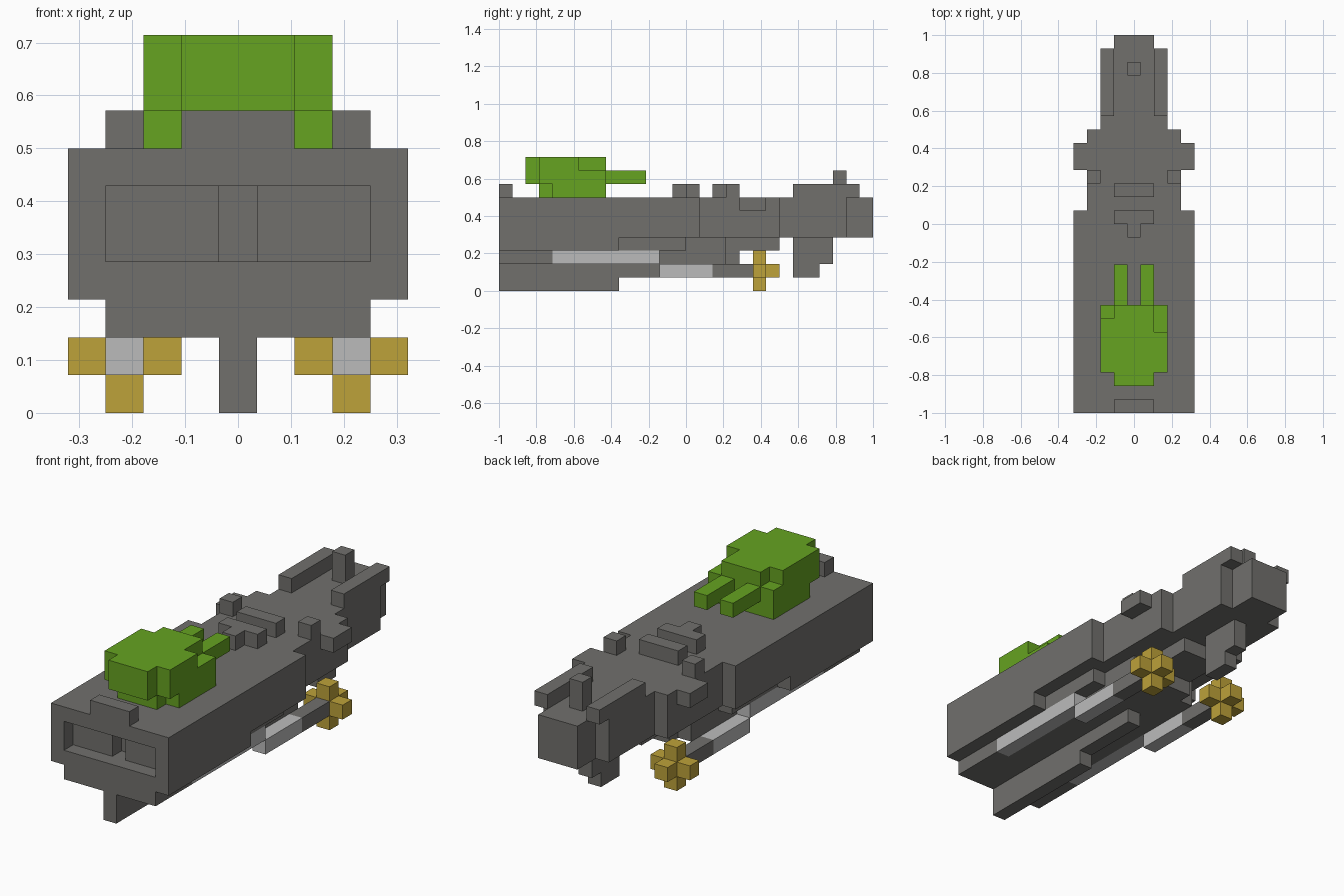
import bpy
import bmesh
from mathutils import Matrix, Vector

CELL = 1 / 14  # edge length of one block

old_cube = bpy.data.objects.get("Cube")
if old_cube:
    bpy.data.objects.remove(old_cube, do_unlink=True)


def make_material(name, red, green, blue):
    material = bpy.data.materials.new(name)
    material.use_nodes = True
    color = (red, green, blue, 1)
    material.diffuse_color = color
    material.node_tree.nodes["Principled BSDF"].inputs["Base Color"].default_value = color
    return material


grey = make_material("hull grey", .165, .162, .152)
silver = make_material("light silver", .5, .5, .5)
gold = make_material("engine gold", .51, .36, .042)
green = make_material("turret green", .133, .366, .015)


def part(name, material, *boxes, mirror=False):
    """Join block-aligned boxes, each given as an x, y and z range in cells."""
    bm = bmesh.new()
    for ranges in boxes:
        low = Vector([r[0] for r in ranges])
        high = Vector([r[1] for r in ranges])
        size = (high - low) * CELL
        place = Matrix.Translation((low + high) / 2 * CELL) @ Matrix.Diagonal((*size, 1))
        bmesh.ops.create_cube(bm, size=1, matrix=place)
    mesh = bpy.data.meshes.new(name)
    bm.to_mesh(mesh)
    bm.free()
    mesh.materials.append(material)
    obj = bpy.data.objects.new(name, mesh)
    bpy.context.collection.objects.link(obj)
    if mirror:
        obj.modifiers.new("Mirror", "MIRROR").use_mirror_merge = False
    return obj


def half(width):
    """Range centred on zero that reaches the given half width."""
    return (-width, width)


# Shared x ranges
SPINE, BAR, TAIL, BODY, HULL = half(.5), half(1.5), half(2.5), half(3.5), half(4.5)
INNER, SIDE, OUTER = (1.5, 2.5), (2.5, 3.5), (3.5, 4.5)

# Main hull with the frame around the open bow bay
part("main_hull", grey,
     (HULL, (-12, -5), (3, 7)),
     (HULL, (-5, 1), (4, 7)))
part("bow_frame", grey,
     (HULL, (-14, -12), (3, 4)),
     (HULL, (-14, -12), (6, 7)))
part("bow_frame_side", grey, (OUTER, (-14, -12), (4, 6)), mirror=True)
part("bow_bay_panel", grey, ((.5, 3.5), (-13, -12), (4, 6)), mirror=True)

# Rear hull narrowing in steps
part("rear_hull", grey,
     (BODY, (1, 7), (4, 7)),
     (TAIL, (7, 12), (4, 7)),
     (BAR, (12, 14), (4, 7)))
part("side_winglet", grey, (OUTER, (4, 6), (6, 7)), mirror=True)
part("tail_fin", grey, (INNER, (8, 13), (7, 8)), mirror=True)
part("tail_mast", grey, (SPINE, (11, 12), (7, 9)))

# Deck fittings
part("bow_ridge", grey, (BAR, (-14, -13), (7, 8)))
part("front_deck_bar", grey,
     (BAR, (0, 1), (7, 8)),
     (SPINE, (-1, 0), (7, 8)))
part("rear_deck_bar", grey, (BAR, (2, 3), (7, 8)))
part("deck_post", grey, (SIDE, (3, 4), (7, 8)), mirror=True)

# Belly and keel
part("belly", grey,
     (BODY, (-14, -10), (2, 3)),
     (TAIL, (-10, 3), (2, 3)),
     (BODY, (-5, 0), (3, 4)),
     (TAIL, (0, 3), (3, 4)),
     (BAR, (3, 4), (2, 4)),
     (BAR, (4, 7), (3, 4)))
part("keel", grey,
     (SPINE, (-14, -5), (0, 2)),
     (SPINE, (-5, 0), (1, 2)))
part("tail_keel", grey,
     (SPINE, (8, 11), (2, 4)),
     (SPINE, (8, 10), (1, 2)))

# Engine rails and engines
part("engine_rail", silver,
     (SIDE, (-10, -2), (2, 3)),
     (SIDE, (-2, 2), (1, 2)), mirror=True)
part("engine_mount", grey, (SIDE, (2, 5), (1, 2)), mirror=True)
part("engine", gold,
     (SIDE, (5, 7), (1, 2)),
     (SIDE, (5, 6), (0, 1)),
     (SIDE, (5, 6), (2, 3)),
     (INNER, (5, 6), (1, 2)),
     (OUTER, (5, 6), (1, 2)), mirror=True)

# Turret with uneven rear corners and two barrels
part("turret_core", green,
     (BAR, (-12, -11), (8, 10)),
     (BAR, (-11, -6), (7, 10)))
part("turret_cheek", green,
     (INNER, (-11, -10), (8, 9)),
     (INNER, (-10, -6), (7, 9)), mirror=True)
part("turret_shoulders", green,
     (INNER, (-11, -8), (9, 10)),
     ((-2.5, -1.5), (-11, -7), (9, 10)))
part("turret_barrel", green, ((.5, 1.5), (-6, -3), (8, 9)), mirror=True)
